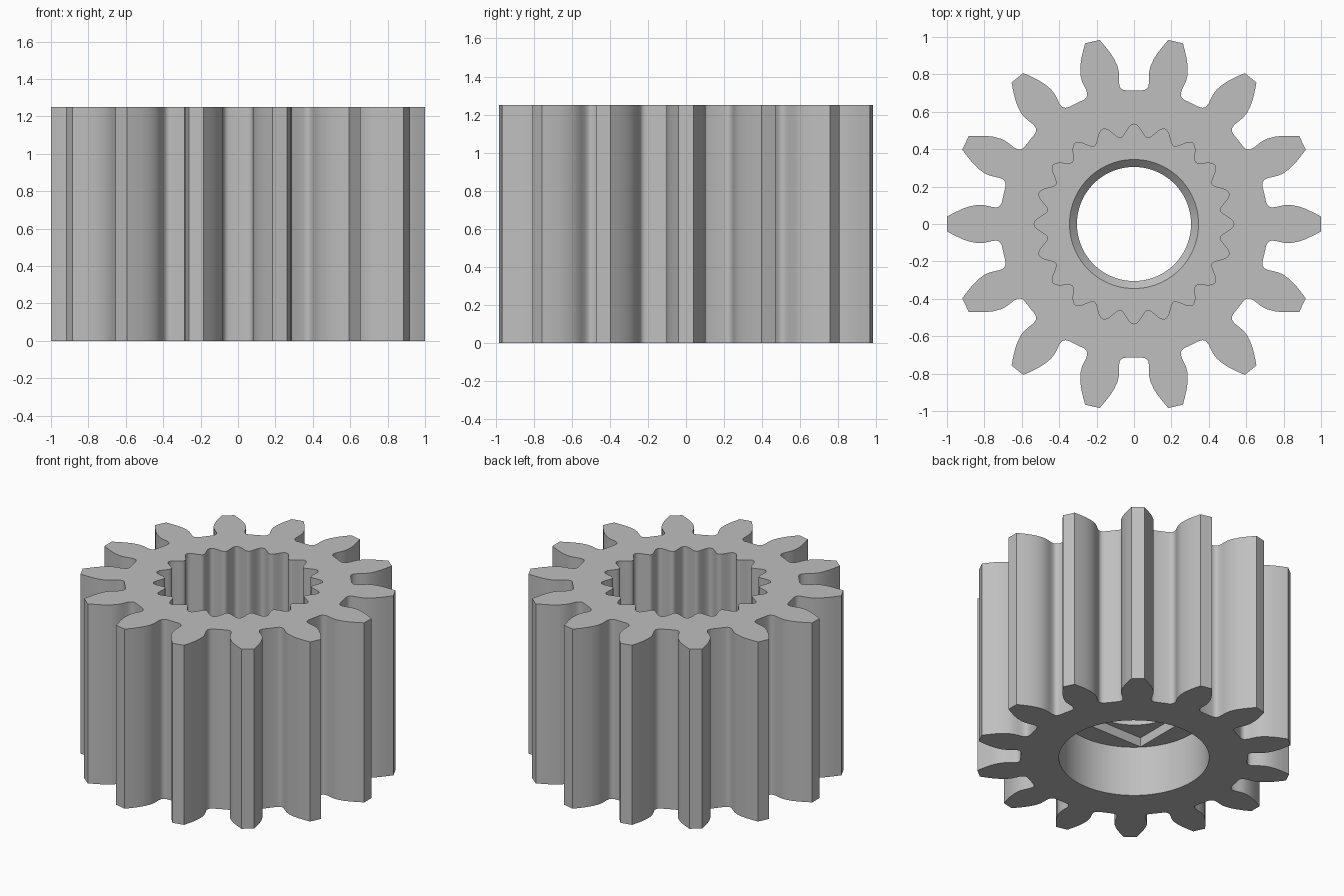
import bpy, bmesh, math
from math import sin, cos, pi

if "Cube" in bpy.data.objects:
    bpy.data.objects.remove(bpy.data.objects["Cube"], do_unlink=True)

HEIGHT = 1.25
TEETH = 14
SPLINES = 20

steel = bpy.data.materials.new("grey_steel")
steel.use_nodes = True
steel.diffuse_color = (0.52, 0.52, 0.52, 1)
steel.node_tree.nodes["Principled BSDF"].inputs["Base Color"].default_value = (0.52, 0.52, 0.52, 1)


def loft(name, layers):
    """Solid through (outline, z) layers with matching point counts."""
    bm = bmesh.new()
    rings = [[bm.verts.new((x, y, z)) for x, y in pts] for pts, z in layers]
    n = len(rings[0])
    for a, b in zip(rings, rings[1:]):
        for i in range(n):
            j = (i + 1) % n
            bm.faces.new((a[i], a[j], b[j], b[i]))
    bm.faces.new(rings[0][::-1])
    bm.faces.new(rings[-1])
    bmesh.ops.recalc_face_normals(bm, faces=bm.faces)
    mesh = bpy.data.meshes.new(name)
    bm.to_mesh(mesh)
    bm.free()
    mesh.materials.append(steel)
    obj = bpy.data.objects.new(name, mesh)
    bpy.context.collection.objects.link(obj)
    return obj


def circle(r, n=96):
    return [(r * cos(2 * pi * i / n), r * sin(2 * pi * i / n)) for i in range(n)]


# One tooth pointing along +x: left flank from tip to root, mirrored
flank = [(1.0, .04), (.96, .061), (.92, .08), (.88, .094), (.84, .102), (.81, .102),
         (.78, .096), (.755, .09), (.735, .089), (.724, .092), (.713, .102), (.707, .115)]
tooth = [(x, -y) for x, y in reversed(flank)] + flank
root = pi / TEETH
tooth.append((.715 * cos(root), .715 * sin(root)))
outline = []
for k in range(TEETH):
    c, s = cos(2 * root * k), sin(2 * root * k)
    outline += [(x * c - y * s, x * s + y * c) for x, y in tooth]
gear = loft("gear_body", [(outline, 0), (outline, HEIGHT)])

# Wavy splined socket, open at the top
wave = []
steps = SPLINES * 16
for i in range(steps):
    a = 2 * pi * i / steps
    r = .5 + .034 * cos(SPLINES * a)
    wave.append((r * cos(a), r * sin(a)))

# Square recess above the round bore
h = .332
square = [(-h, -h), (h, -h), (h, h), (-h, h)]

cutters = [
    loft("spline_socket", [(wave, .5), (wave, HEIGHT + .1)]),
    loft("round_bore", [(circle(.474), -.1), (circle(.474), .35)]),
    loft("square_recess", [(square, .2), (square, .415)]),
    loft("countersunk_hole", [(circle(.305), .25), (circle(.305), .46),
                              (circle(.345), .5), (circle(.345), .6)]),
]

bpy.ops.object.select_all(action='DESELECT')
gear.select_set(True)
bpy.context.view_layer.objects.active = gear
for cutter in cutters:
    cutter.hide_render = True
    mod = gear.modifiers.new(cutter.name, 'BOOLEAN')
    mod.operation = 'DIFFERENCE'
    mod.solver = 'EXACT'
    mod.object = cutter
    bpy.ops.object.modifier_apply(modifier=mod.name)
    bpy.data.objects.remove(cutter, do_unlink=True)

bpy.ops.object.shade_smooth_by_angle(angle=math.radians(38))
